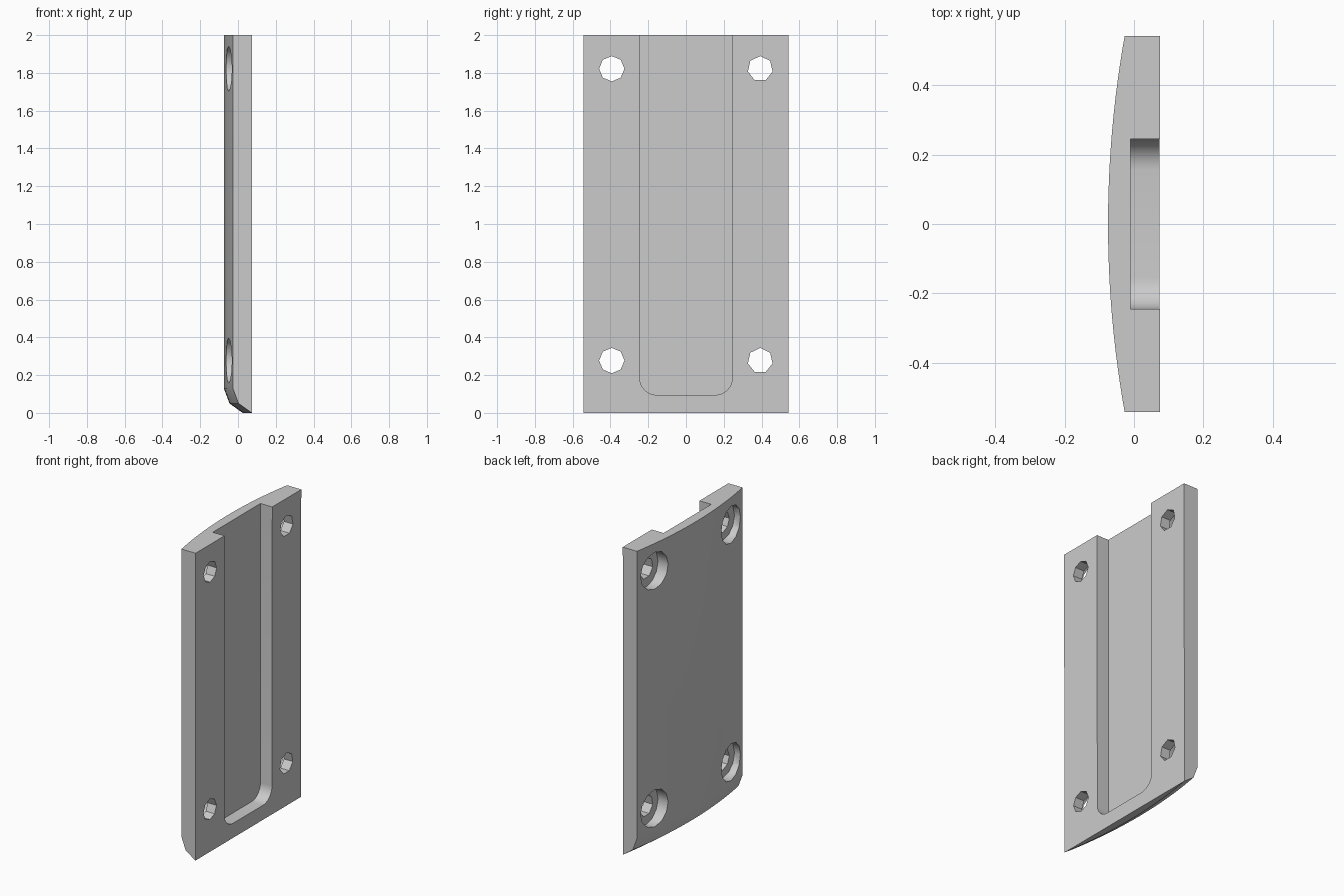
import bpy, bmesh, math

if "Cube" in bpy.data.objects:
    bpy.data.objects.remove(bpy.data.objects["Cube"], do_unlink=True)

HALF_W, FLAT_X, APEX_X, EDGE_X, TOP = 0.543, 0.075, -0.075, -0.027, 2.0

grey = bpy.data.materials.new("plain grey")
grey.use_nodes = True
grey.diffuse_color = (0.6, 0.6, 0.6, 1)
grey.node_tree.nodes["Principled BSDF"].inputs["Base Color"].default_value = (0.6, 0.6, 0.6, 1)


def make_object(name, bm):
    bmesh.ops.recalc_face_normals(bm, faces=bm.faces)
    mesh = bpy.data.meshes.new(name)
    bm.to_mesh(mesh)
    bm.free()
    mesh.materials.append(grey)
    obj = bpy.data.objects.new(name, mesh)
    bpy.context.collection.objects.link(obj)
    return obj


def prism(name, outline, x0, x1):
    """Extrude a (y, z) outline along x."""
    bm = bmesh.new()
    face = bm.faces.new([bm.verts.new((x0, y, z)) for y, z in outline])
    out = bmesh.ops.extrude_face_region(bm, geom=[face])
    moved = [v for v in out["geom"] if isinstance(v, bmesh.types.BMVert)]
    bmesh.ops.translate(bm, verts=moved, vec=(x1 - x0, 0, 0))
    return make_object(name, bm)


def circle(cy, cz, r, n):
    return [(cy + r * math.sin(math.tau * i / n), cz + r * math.cos(math.tau * i / n))
            for i in range(n)]


# Plate: bowed outer face, rolled-under bottom edge, flat inner face
sag = EDGE_X - APEX_X
bow_r = (HALF_W ** 2 + sag ** 2) / (2 * sag)
segments = 24
bm = bmesh.new()
rings = []
for inset, z in ((0, TOP), (0, 0.13), (0.03, 0.05), (0.1, 0)):
    ring = []
    for i in range(segments + 1):
        y = HALF_W * (2 * i / segments - 1)
        bow = APEX_X + bow_r - math.sqrt(bow_r ** 2 - y * y)
        ring.append(bm.verts.new((min(bow + inset, FLAT_X), y, z)))
    rings.append(ring)
for upper, lower in zip(rings, rings[1:]):
    for i in range(segments):
        bm.faces.new((upper[i], upper[i + 1], lower[i + 1], lower[i]))
top_corners = [bm.verts.new((FLAT_X, s * HALF_W, TOP)) for s in (-1, 1)]
bm.faces.new(rings[0] + top_corners[::-1])
bm.faces.new(rings[-1])
bm.faces.new((top_corners[0], top_corners[1], rings[-1][-1], rings[-1][0]))
for end, corner in ((0, top_corners[0]), (-1, top_corners[1])):
    bm.faces.new([ring[end] for ring in rings] + [corner])
plate = make_object("mounting_plate", bm)

# Channel cutter: open at the top, rounded lower corners
w, floor_z, r = 0.245, 0.095, 0.09
corner = [(w - r + r * math.cos(a), floor_z + r - r * math.sin(a))
          for a in (math.pi / 2 * i / 8 for i in range(9))]
outline = [(w, TOP + 0.1)] + corner + [(-y, z) for y, z in corner[::-1]] + [(-w, TOP + 0.1)]
cutters = [prism("channel_cutter", outline, -0.01, 0.2)]

# Four screw holes with wide counterbores on the bowed side
for z in (0.277, 1.822):
    for side, sides in ((-1, 8), (1, 7)):
        y = side * 0.393
        cutters.append(prism("hole_cutter", circle(y, z, 0.067, sides), -0.2, 0.2))
        cutters.append(prism("counterbore_cutter", circle(y, z, 0.12, 12), -0.2, 0.01))

bpy.ops.object.select_all(action="DESELECT")
plate.select_set(True)
bpy.context.view_layer.objects.active = plate
for cutter in cutters:
    mod = plate.modifiers.new(cutter.name, "BOOLEAN")
    mod.operation, mod.solver, mod.object = "DIFFERENCE", "EXACT", cutter
    bpy.ops.object.modifier_apply(modifier=mod.name)
    bpy.data.objects.remove(cutter, do_unlink=True)
bpy.ops.object.shade_smooth_by_angle(angle=math.radians(31))
